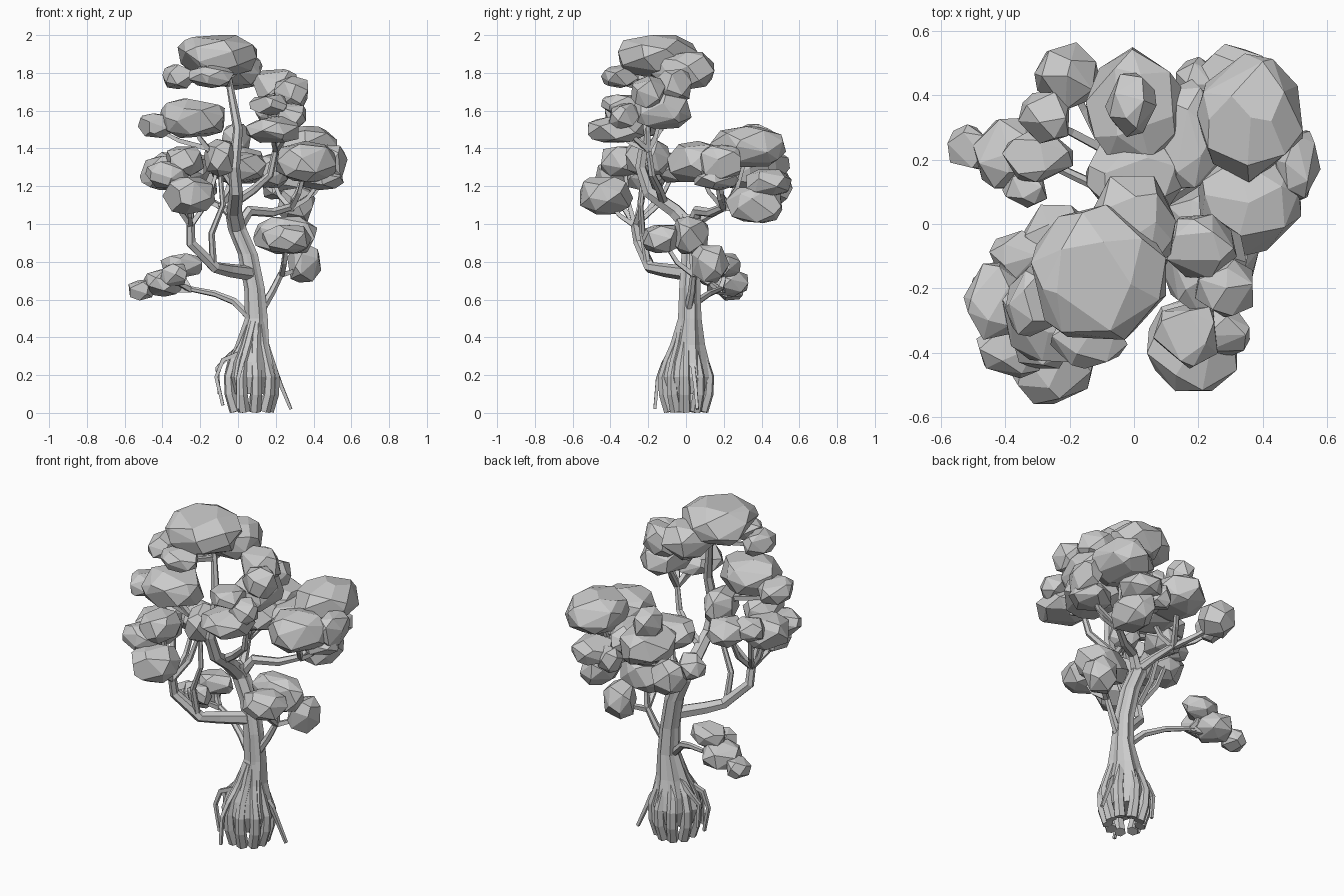
import bpy, bmesh, math, random
from mathutils import Vector

random.seed(4)
if "Cube" in bpy.data.objects:
    bpy.data.objects.remove(bpy.data.objects["Cube"])

grey = bpy.data.materials.new("plain grey")
grey.use_nodes = True
GREY = (0.6, 0.6, 0.6, 1)
grey.diffuse_color = GREY
grey.node_tree.nodes["Principled BSDF"].inputs["Base Color"].default_value = GREY


def finish(bm, name):
    """Turn a bmesh into a flat shaded object."""
    bmesh.ops.recalc_face_normals(bm, faces=bm.faces)
    mesh = bpy.data.meshes.new(name)
    bm.to_mesh(mesh)
    bm.free()
    mesh.materials.append(grey)
    obj = bpy.data.objects.new(name, mesh)
    bpy.context.collection.objects.link(obj)
    return obj


def bridge(bm, rings):
    """Skin a row of equal vertex rings and cap both ends."""
    n = len(rings[0])
    for low, high in zip(rings, rings[1:]):
        for i in range(n):
            j = (i + 1) % n
            bm.faces.new((low[i], low[j], high[j], high[i]))
    bm.faces.new(rings[0])
    bm.faces.new(rings[-1])


def tube(bm, points, start, end, sides=5):
    """Tapered faceted limb along a path, carried without twist."""
    points = [Vector(p) for p in points]
    last = len(points) - 1
    side = (points[1] - points[0]).orthogonal()
    rings = []
    for k, p in enumerate(points):
        along = (points[min(k + 1, last)] - points[max(k - 1, 0)]).normalized()
        side = (side - along * side.dot(along)).normalized()
        up = along.cross(side)
        r = start + (end - start) * k / last
        ring = []
        for i in range(sides):
            a = math.tau * i / sides
            ring.append(bm.verts.new(p + r * (side * math.cos(a) + up * math.sin(a))))
        rings.append(ring)
    bridge(bm, rings)


def blob(bm, centre, size):
    """Chunky faceted leaf mass filling a rounded box."""
    count = 16 + int(110 * max(0, max(size) - 0.08))
    golden = math.pi * (3 - math.sqrt(5))
    turn = random.random() * math.tau
    points = []
    for i in range(count):
        z = 1 - 2 * (i + 0.5) / count
        a = turn + i * golden + random.uniform(-0.35, 0.35)
        z = max(-1, min(1, z + random.uniform(-0.1, 0.1)))
        r = (1 - z * z) ** 0.4
        z = math.copysign(abs(z) ** 0.8, z)
        points.append(Vector((r * math.cos(a), r * math.sin(a), z)))
    # stretch the points to fill the wanted box exactly
    for axis in range(3):
        low = min(p[axis] for p in points)
        high = max(p[axis] for p in points)
        for p in points:
            unit = 2 * (p[axis] - low) / (high - low) - 1
            p[axis] = centre[axis] + size[axis] * unit
    part = bmesh.new()
    verts = [part.verts.new(p) for p in points]
    bmesh.ops.convex_hull(part, input=verts)
    bmesh.ops.dissolve_limit(part, angle_limit=0.22, verts=part.verts, edges=part.edges)
    mesh = bpy.data.meshes.new("leaf_part")
    part.to_mesh(mesh)
    part.free()
    bm.from_mesh(mesh)
    bpy.data.meshes.remove(mesh)


def cluster(name, anchor, blobs):
    """Leaf masses, each with a bent twig from the branch end."""
    leaves, twigs = bmesh.new(), bmesh.new()
    base = Vector(anchor)
    for x, y, z, rx, ry, rz in blobs:
        centre = Vector((x, y, z))
        blob(leaves, centre, (rx, ry, rz))
        bend = base.lerp(centre, 0.55)
        bend.z = base.z + 0.35 * (z - base.z)
        knee = base.lerp(centre, 0.85)
        knee.z -= 0.25 * rz
        tube(twigs, [base, bend, knee, centre], 0.018, 0.01, 4)
    finish(leaves, name + "_leaves")
    finish(twigs, name + "_twigs")


# Fluted swollen trunk
bm = bmesh.new()
rings = []
for x, y, z, r in [(.07, 0, .1, .105), (.07, 0, .19, .132), (.07, 0, .27, .115),
                   (.08, .01, .36, .085), (.1, .02, .5, .058), (.09, .02, .66, .052),
                   (.055, .03, .84, .05), (0, .03, .97, .048), (-.02, 0, 1.05, .042)]:
    ring = []
    for i in range(14):
        a = math.tau * i / 14
        flute = r * (1.1 if i % 2 else 0.92)
        ring.append(bm.verts.new((x + flute * math.cos(a), y + flute * math.sin(a), z)))
    rings.append(ring)
bridge(bm, rings)
finish(bm, "trunk")

# Stout lobed roots swelling out of the leaning base
bm = bmesh.new()
for i in range(9):
    a = math.tau * (i + random.uniform(-.15, .15)) / 9
    path = [(.07 + max(0, z - .27) * .12 + r * math.cos(a), r * math.sin(a), z)
            for r, z in [(.025, .48), (.06, .36), (.098, .27), (.123, .19), (.117, .1), (.088, .01)]]
    tube(bm, path, .024, .033, 6)
finish(bm, "base_roots")

# Hanging roots standing clear of the base
bm = bmesh.new()
for path in [[(.02, -.04, .32), (-.08, -.05, .28), (-.115, -.05, .19), (-.08, -.06, .04)],
             [(.05, -.06, .36), (.02, -.12, .26), (0, -.15, .18), (0, -.165, .02)],
             [(.02, .03, .36), (-.06, .04, .29), (-.11, .03, .24), (-.1, .03, .1)],
             [(.14, .03, .3), (.2, .04, .22), (.23, .05, .14), (.28, .06, .02)]]:
    tube(bm, path, .018, .011, 4)
finish(bm, "hanging_roots")

# Main branches
bm = bmesh.new()
limbs = [
    ([(0, .03, .97), (-.02, -.06, 1.07), (-.01, -.2, 1.17), (-.02, -.24, 1.3),
      (0, -.21, 1.5), (-.03, -.18, 1.66), (-.06, -.15, 1.82)], .046, .016),
    ([(.06, 0, .74), (-.05, -.11, .755), (-.12, -.19, .77), (-.25, -.25, .9),
      (-.25, -.27, 1)], .04, .024),
    ([(.07, .02, .5), (-.02, .06, .59), (-.12, .12, .63), (-.27, .19, .66)], .024, .014),
    ([(.12, .01, .54), (.18, .03, .64), (.23, .04, .74)], .024, .017),
    ([(0, .03, .98), (.06, .06, 1.07), (.18, .13, 1.06), (.28, .2, 1.09)], .034, .02),
    ([(-.01, -.12, 1.12), (.08, -.14, 1.18), (.17, -.18, 1.26), (.2, -.2, 1.4)], .027, .016),
    ([(0, .03, 1), (-.04, .12, 1.05), (-.09, .23, 1.1)], .03, .017),
    ([(-.01, -.2, 1.18), (-.09, -.21, 1.3), (-.16, -.24, 1.4)], .022, .015),
    ([(-.13, -.2, .78), (-.14, -.23, .95), (-.08, -.24, 1.1), (-.1, -.22, 1.33)], .02, .012),
]
for path, start, end in limbs:
    tube(bm, path, start, end, 6)
finish(bm, "main_branches")

# Leaf clusters: centre and half size of each mass
cluster("crown", (-.05, -.17, 1.74), [
    (-.11, -.15, 1.89, .21, .21, .11), (-.01, -.02, 1.81, .14, .17, .1),
    (-.32, -.24, 1.78, .08, .11, .065), (-.14, -.35, 1.78, .12, .1, .06)])
cluster("upper_right", (-.16, -.24, 1.4), [
    (-.24, -.27, 1.56, .17, .16, .105), (-.44, -.24, 1.52, .09, .12, .065)])
cluster("upper_left", (.2, -.2, 1.39), [
    (.18, -.37, 1.5, .14, .15, .07), (.16, -.35, 1.63, .1, .1, .055),
    (.28, -.33, 1.57, .08, .08, .07), (.22, -.13, 1.6, .13, .16, .1),
    (.28, -.2, 1.7, .09, .09, .085), (.2, -.07, 1.73, .12, .1, .09)])
cluster("middle_right", (-.25, -.27, .99), [
    (-.26, -.42, 1.15, .14, .14, .1), (-.38, -.23, 1.27, .14, .13, .09),
    (-.37, -.38, 1.26, .12, .1, .07), (-.28, -.33, 1.33, .1, .12, .08),
    (-.36, -.1, 1.32, .09, .08, .06), (-.09, -.2, 1.35, .09, .12, .1),
    (-.24, -.05, 1.3, .11, .11, .08)])
cluster("middle_left", (.28, .2, 1.08), [
    (.36, .33, 1.41, .165, .2, .11), (.36, .06, 1.33, .16, .16, .11),
    (.51, .18, 1.33, .07, .11, .09), (.44, .16, 1.24, .12, .12, .06),
    (.31, .44, 1.22, .12, .12, .07), (.31, .36, 1.1, .1, .15, .095),
    (.17, .28, 1.28, .1, .17, .09), (.2, .45, 1.2, .07, .07, .07)])
cluster("back", (-.09, .23, 1.09), [
    (0, .37, 1.31, .15, .18, .1), (-.01, .37, 1.44, .08, .1, .09),
    (-.21, .46, 1.21, .1, .105, .1), (-.28, .33, 1.23, .08, .08, .08),
    (0, .14, 1.3, .15, .13, .08)])
cluster("low_left", (.23, .04, .73), [
    (.26, -.12, .92, .13, .11, .075), (.25, .02, .94, .17, .1, .1),
    (.35, .13, .79, .09, .1, .1)])
cluster("low_right", (-.25, .18, .65), [
    (-.51, .24, .65, .07, .07, .055), (-.39, .22, .69, .11, .11, .075),
    (-.3, .21, .78, .11, .08, .065), (-.34, .11, .73, .07, .06, .06)])
